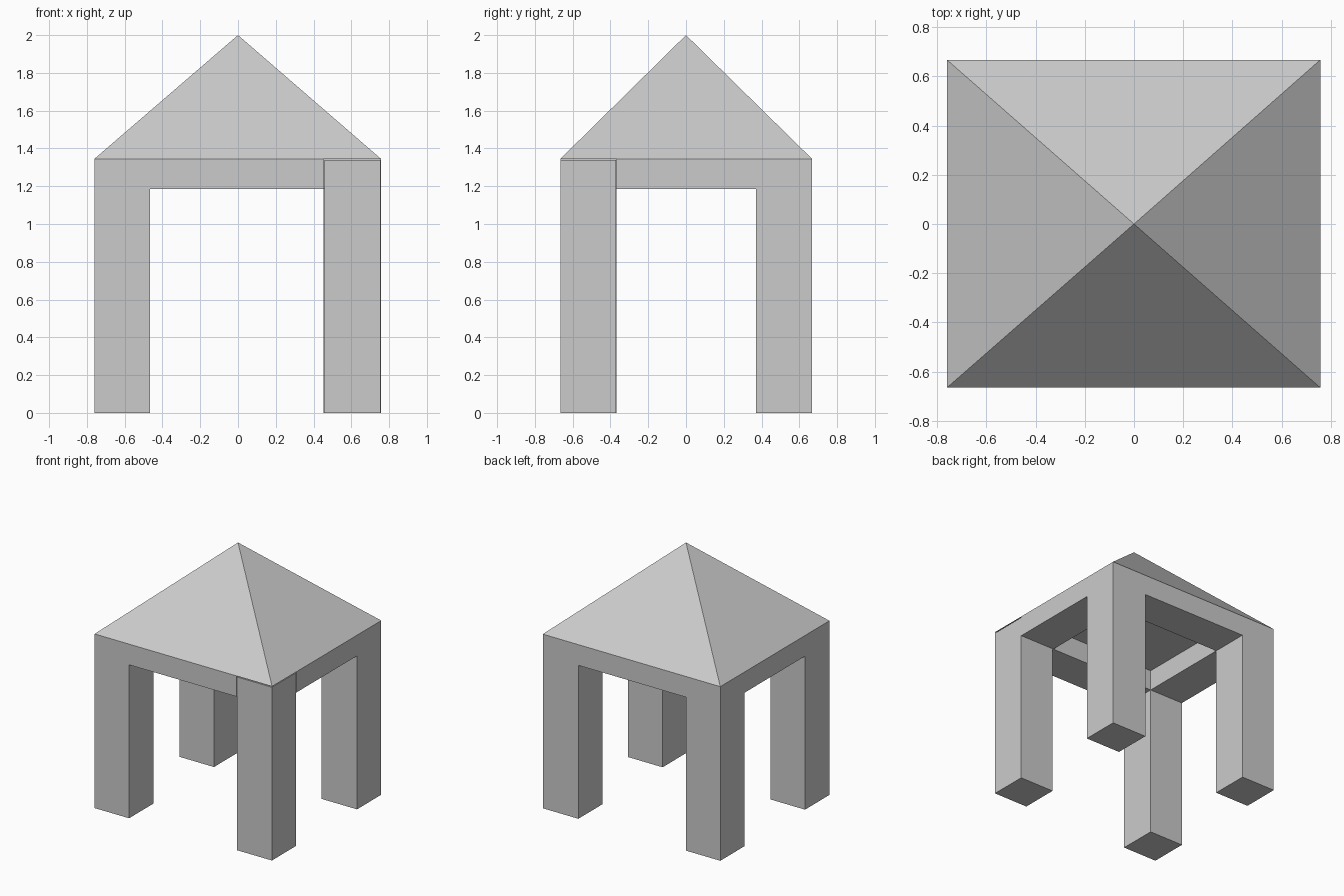
import bpy, bmesh

if "Cube" in bpy.data.objects:
    bpy.data.objects.remove(bpy.data.objects["Cube"])

# Plan grid lines (post, opening, post) and heights
XS = (-0.76, -0.465, 0.453, 0.757)
YS = (-0.665, -0.367, 0.371, 0.667)
BEAM_Z, EAVE_Z, APEX_Z = 1.185, 1.345, 2.0


def finish(bm, name):
    bmesh.ops.recalc_face_normals(bm, faces=bm.faces)
    mesh = bpy.data.meshes.new(name)
    bm.to_mesh(mesh)
    bm.free()
    obj = bpy.data.objects.new(name, mesh)
    bpy.context.collection.objects.link(obj)


def extrude(bm, faces, dz):
    result = bmesh.ops.extrude_face_region(bm, geom=faces)["geom"]
    verts = [g for g in result if isinstance(g, bmesh.types.BMVert)]
    bmesh.ops.translate(bm, verts=verts, vec=(0, 0, dz))


# Beam ring with three posts growing from its corners
bm = bmesh.new()
grid = [[bm.verts.new((x, y, BEAM_Z)) for y in YS] for x in XS]
cells = {}
for i in range(3):
    for j in range(3):
        if (i, j) not in ((1, 1), (2, 0)):
            cells[i, j] = bm.faces.new((grid[i][j], grid[i + 1][j],
                                        grid[i + 1][j + 1], grid[i][j + 1]))
for v in [v for v in bm.verts if not v.link_faces]:
    bm.verts.remove(v)
extrude(bm, list(cells.values()), EAVE_Z - BEAM_Z)
for corner in ((0, 0), (0, 2), (2, 2)):
    extrude(bm, [cells[corner]], -BEAM_Z)
    # Drop the hidden cap left inside the post, if any
    if cells[corner].is_valid:
        z = cells[corner].calc_center_median().z
        if abs(z - BEAM_Z) < 1e-4:
            bm.faces.remove(cells[corner])
finish(bm, "frame_with_posts")

# Separate front right post, slightly short of the roof
bm = bmesh.new()
x0, x1, y0, y1 = 0.459, 0.755, -0.665, -0.37
base = bm.faces.new([bm.verts.new((x, y, 0)) for x, y in
                     ((x0, y0), (x1, y0), (x1, y1), (x0, y1))])
extrude(bm, [base], 1.338)
finish(bm, "front_right_post")

# Pyramid roof with a flat underside
bm = bmesh.new()
eave = [bm.verts.new((x, y, EAVE_Z)) for x, y in
        ((XS[0], YS[0]), (XS[3], YS[0]), (XS[3], YS[3]), (XS[0], YS[3]))]
apex = bm.verts.new((0, 0, APEX_Z))
bm.faces.new(eave)
for k in range(4):
    bm.faces.new((eave[k], eave[(k + 1) % 4], apex))
finish(bm, "roof")
